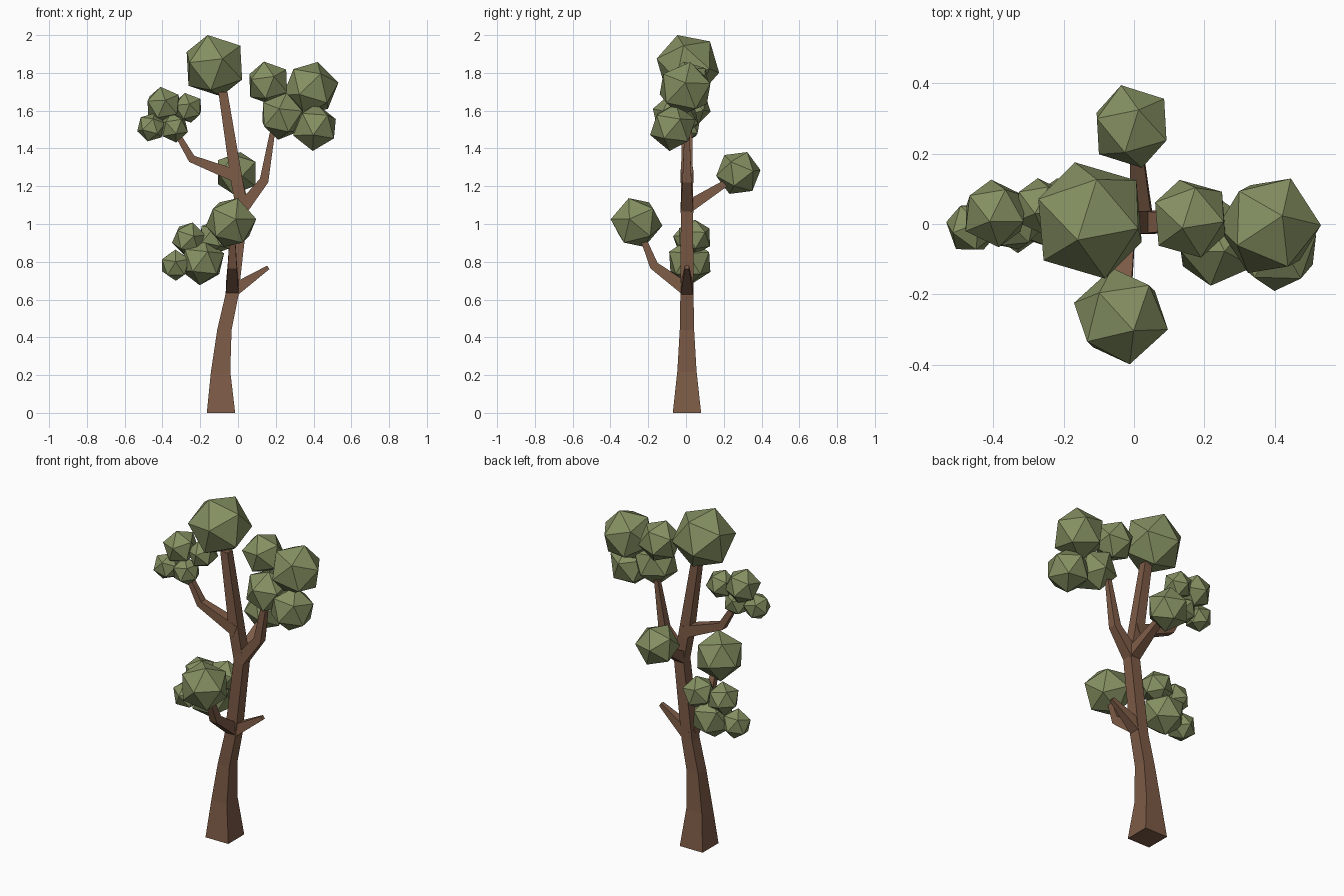
import bpy, bmesh, math, random
from mathutils import Vector, Matrix

if "Cube" in bpy.data.objects:
    bpy.data.objects.remove(bpy.data.objects["Cube"])

random.seed(4)


def material(name, rgb):
    m = bpy.data.materials.new(name)
    m.diffuse_color = (*rgb, 1)
    m.use_nodes = True
    m.node_tree.nodes["Principled BSDF"].inputs["Base Color"].default_value = m.diffuse_color
    return m


BARK = material("bark_brown", (0.205, 0.105, 0.062))
LEAF = material("leaf_green", (0.235, 0.280, 0.122))


def finish(bm, name, mat):
    bmesh.ops.recalc_face_normals(bm, faces=bm.faces)
    mesh = bpy.data.meshes.new(name)
    bm.to_mesh(mesh)
    bm.free()
    mesh.materials.append(mat)
    obj = bpy.data.objects.new(name, mesh)
    bpy.context.collection.objects.link(obj)
    return obj


def limb(name, path, level=False):
    """Four-sided tapering limb; path holds (x, y, z, half width)."""
    bm = bmesh.new()
    pts = [Vector(p[:3]) for p in path]
    span = pts[-1] - pts[0]
    # sideways axis: y for limbs going left/right, x for limbs going front/back
    side = Vector((1, 0, 0)) if abs(span.y) > abs(span.x) else Vector((0, 1, 0))
    rings = []
    for i, p in enumerate(pts):
        before = (p - pts[i - 1]).normalized() if i else Vector()
        after = (pts[i + 1] - p).normalized() if i + 1 < len(pts) else Vector()
        along = Vector((0, 0, 1)) if level else (before + after).normalized()
        other = along.cross(side).normalized()
        h = path[i][3]
        rings.append([bm.verts.new(p + side * h * a + other * h * b)
                      for a, b in ((-1, -1), (1, -1), (1, 1), (-1, 1))])
    for lo, hi in zip(rings, rings[1:]):
        for k in range(4):
            bm.faces.new((lo[k], lo[(k + 1) % 4], hi[(k + 1) % 4], hi[k]))
    bm.faces.new(rings[0])
    bm.faces.new(rings[-1])
    return finish(bm, name, BARK)


def frame(a, b):
    """Rotation whose z axis is a and whose xz plane holds b."""
    z = Vector(a).normalized()
    y = z.cross(Vector(b)).normalized()
    return Matrix((y.cross(z), y, z)).transposed()


def clump(name, center, radius, tip=None, neighbour=None):
    """Icosahedron of leaves, turned so two adjacent corners point as given."""
    bm = bmesh.new()
    bmesh.ops.create_icosphere(bm, subdivisions=1, radius=radius)
    bm.verts.ensure_lookup_table()
    v = bm.verts[0]
    n = v.link_edges[0].other_vert(v)
    if tip is None:
        tip = (random.uniform(-.3, .3), random.uniform(-.3, .3), 1)
        t = random.uniform(0, math.tau)
        neighbour = (math.cos(t), math.sin(t), 0.4)
    turn = frame(tip, neighbour) @ frame(v.co, n.co).transposed()
    bmesh.ops.transform(bm, matrix=Matrix.Translation(center) @ turn.to_4x4(), verts=bm.verts)
    return finish(bm, name, LEAF)


# Trunk, gently bent
limb("trunk", [(-.09, .005, 0, .075), (-.092, .005, .22, .051), (-.072, .005, .44, .038),
               (-.033, .005, .62, .035), (.022, .005, 1.08, .032), (-.005, .005, 1.22, .032),
               (-.08, .005, 1.70, .024)], level=True)

# Branches
limb("stub_branch", [(-.03, .005, .645, .035), (.16, .005, .77, .011)])
limb("right_branch", [(.02, .005, 1.08, .034), (.138, .005, 1.23, .024), (.185, .005, 1.5, .013)])
limb("left_branch", [(.0, .005, 1.25, .034), (-.245, .005, 1.345, .021), (-.33, .005, 1.49, .014)])
limb("front_branch", [(-.03, 0, .655, .034), (-.03, -.17, .78, .024), (-.03, -.23, .93, .015)])
limb("back_branch", [(.02, .01, 1.09, .033), (.005, .24, 1.235, .016)])

# Single leaf clumps
clump("top_leaves", (-.125, .01, 1.838), .175, (-.035, -.055, .16), (.02, .12, .13))
clump("front_leaves", (-.037, -.262, 1.008), .14, (.035, -.04, .125), (.085, .10, .07))
clump("back_leaves", (-.007, .277, 1.27), .122, (.02, .047, .11), (-.02, -.078, .10))

# Grouped leaf clumps: x, y, z, radius
groups = {
    "upper_left_leaves": [(-.395, .03, 1.63, .10), (-.265, .05, 1.615, .083),
                          (-.46, -.01, 1.512, .078), (-.34, .0, 1.51, .08)],
    "upper_right_leaves": [(.16, .015, 1.745, .12), (.385, -.005, 1.715, .15),
                           (.235, -.055, 1.57, .128), (.405, -.07, 1.512, .127)],
    "lower_left_leaves": [(-.26, .02, .92, .093), (-.19, .02, .80, .125),
                          (-.33, .0, .782, .085), (-.12, .045, .93, .095)],
}
for name, parts in groups.items():
    for i, (x, y, z, r) in enumerate(parts, 1):
        clump(f"{name}_{i}", (x, y, z), r)
